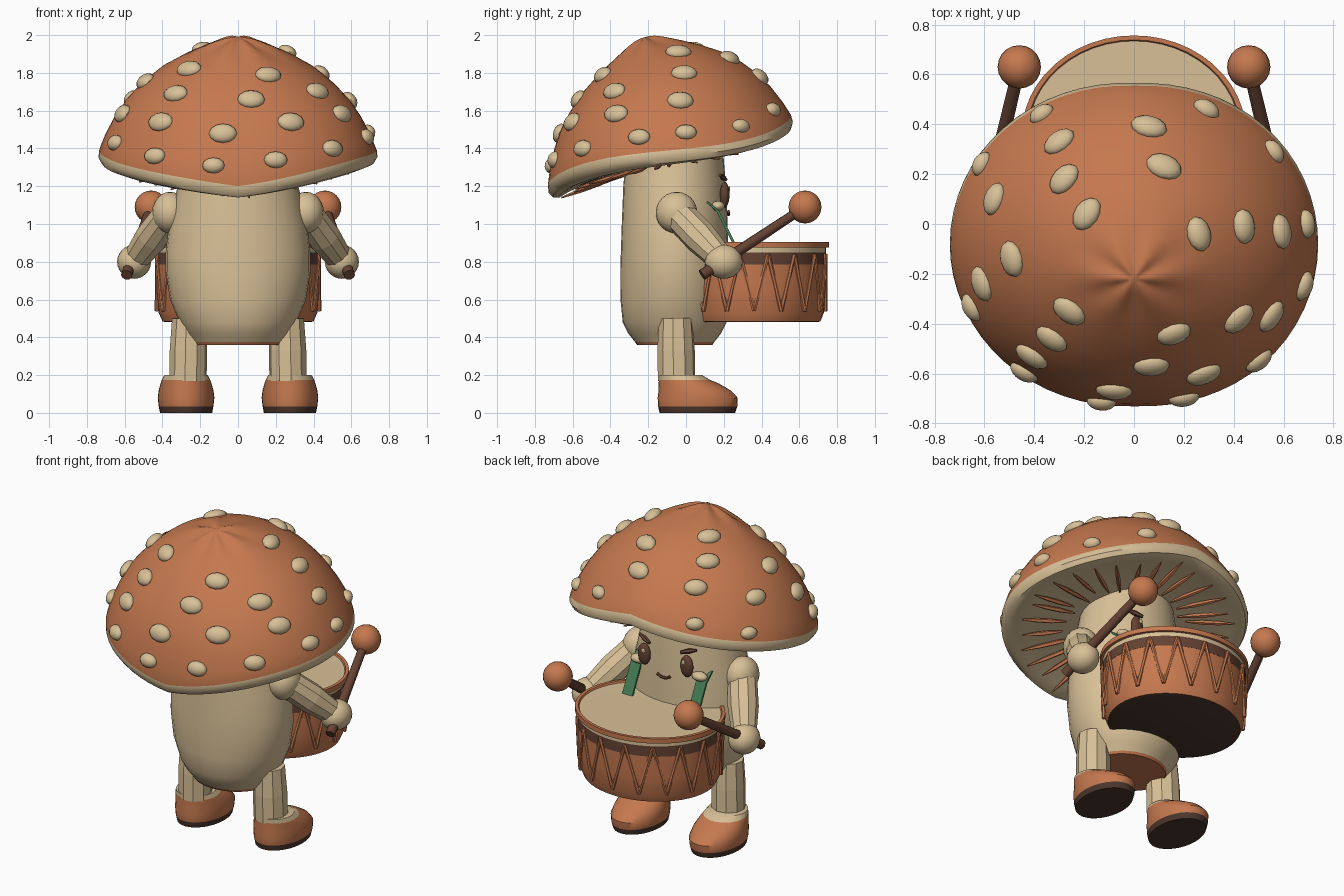
import bpy, bmesh, math, random
from mathutils import Vector, Matrix
from mathutils.bvhtree import BVHTree

random.seed(4)
if "Cube" in bpy.data.objects:
    bpy.data.objects.remove(bpy.data.objects["Cube"])


def material(name, rgb):
    m = bpy.data.materials.new(name)
    m.use_nodes = True
    m.diffuse_color = (*rgb, 1)
    m.node_tree.nodes["Principled BSDF"].inputs["Base Color"].default_value = (*rgb, 1)
    return m


CREAM = material("cream", (0.69, 0.53, 0.31))
ORANGE = material("burnt orange", (0.56, 0.19, 0.078))
BROWN = material("dark brown", (0.13, 0.055, 0.033))
SOLE = material("blackish brown", (0.07, 0.036, 0.024))
GREEN = material("strap green", (0.06, 0.21, 0.09))


def finish(name, bm, mats, smooth=True):
    bmesh.ops.recalc_face_normals(bm, faces=bm.faces)
    me = bpy.data.meshes.new(name)
    bm.to_mesh(me)
    bm.free()
    for m in mats:
        me.materials.append(m)
    ob = bpy.data.objects.new(name, me)
    bpy.context.collection.objects.link(ob)
    if smooth:
        bpy.ops.object.select_all(action="DESELECT")
        ob.select_set(True)
        bpy.context.view_layer.objects.active = ob
        bpy.ops.object.shade_smooth_by_angle(angle=math.radians(40))
    return ob


def loft(bm, rings, bands=None):
    """Skin a stack of rings; bands gives the material index of each strip."""
    rows = [[bm.verts.new(p) for p in r] for r in rings]
    n = len(rows[0])
    bands = bands or [0] * (len(rows) - 1)
    for a, b, k in zip(rows, rows[1:], bands):
        for i in range(n):
            j = (i + 1) % n
            bm.faces.new((a[i], a[j], b[j], b[i])).material_index = k
    bm.faces.new(rows[0]).material_index = bands[0]
    bm.faces.new(rows[-1]).material_index = bands[-1]


def ellipse(z, rx, ry, cx=0, cy=0, n=32):
    return [Vector((cx + rx * math.cos(math.tau * i / n), cy + ry * math.sin(math.tau * i / n), z))
            for i in range(n)]


def stack(name, rows, mats, bands=None, cx=0, n=32):
    """Upright part from rows of height, half width, half depth, centre y."""
    bm = bmesh.new()
    loft(bm, [ellipse(z, rx, ry, cx, cy, n) for z, rx, ry, cy in rows], bands)
    return finish(name, bm, mats)


def rod(bm, a, b, radii, n=8):
    a, b = Vector(a), Vector(b)
    q = (b - a).to_track_quat("Z", "Y")
    last = len(radii) - 1
    loft(bm, [[a.lerp(b, k / last) + q @ p for p in ellipse(0, r, r, n=n)]
              for k, r in enumerate(radii)])


def rod_part(name, a, b, radii, mat, n=8, smooth=True):
    bm = bmesh.new()
    rod(bm, a, b, radii, n)
    return finish(name, bm, [mat], smooth)


def blob(name, loc, size, mat, rot=None, u=20, v=12):
    bm = bmesh.new()
    mtx = Matrix.Translation(loc) @ (rot or Matrix()) @ Matrix.Diagonal((*size, 1))
    bmesh.ops.create_uvsphere(bm, u_segments=u, v_segments=v, radius=1, matrix=mtx)
    return finish(name, bm, [mat])


# Cap: tilted dome with a wavy rim and a puckered tip
TILT = Matrix.Rotation(math.radians(16.4), 3, "X")
CENTRE = Vector((0, -0.085, 1.375))


def cap_point(a, r, h):
    wave = -0.065 * 2 * math.sin(a) * abs(math.cos(a)) * (0.75 + 0.25 * math.cos(a)) * r ** 4
    pucker = 0.01 * math.cos(6 * a) * max(0, 1 - abs(r - 0.17) / 0.17)
    return CENTRE + TILT @ Vector((0.735 * r * math.cos(a),
                                   0.67 * r * math.sin(a) + 0.07 * h, h + pucker + wave))


profile = [(0.03, 0.625), (0.09, 0.615), (0.16, 0.595), (0.28, 0.56), (0.42, 0.505), (0.57, 0.44),
           (0.71, 0.355), (0.81, 0.275), (0.89, 0.19), (0.96, 0.09), (1, 0.015),
           (1.005, -0.02), (0.98, -0.05), (0.93, -0.06), (0.85, -0.045), (0.6, -0.025), (0.2, 0)]
SEG = 64
bm = bmesh.new()
loft(bm, [[cap_point(math.tau * i / SEG, r, h) for i in range(SEG)] for r, h in profile],
     [0 if h > 0.02 else 1 for r, h in profile[:-1]])
bmesh.ops.recalc_face_normals(bm, faces=bm.faces)
tree = BVHTree.FromBMesh(bm)
finish("mushroom_cap", bm, [ORANGE, CREAM])

# Raised cap spots, dropped onto the dome from above and from behind
above = [(-.37, .44), (-.3, .33), (-.61, .24), (-.28, .18), (-.56, .1), (-.19, .04), (-.49, -.14),
         (-.61, -.24), (-.26, -.35), (.16, -.44), (.42, -.38), (.55, -.37), (.26, -.04), (.44, -.01),
         (.59, -.03), (.69, 0), (.12, .23), (.06, .39), (.29, .46), (.56, .29)]
behind = [(-.33, 1.69), (.07, 1.66), (-.41, 1.54), (-.08, 1.48), (.28, 1.54), (-.13, 1.31),
          (.2, 1.34), (-.44, 1.36), (.5, 1.4), (-.65, 1.43), (.68, 1.46)]
rays = [(Vector((x, y, 3)), Vector((0, 0, -1))) for x, y in above]
rays += [(Vector((x, -3, z)), Vector((0, 1, 0))) for x, z in behind]
for start, way in rays:
    loc, normal, _, _ = tree.ray_cast(start, way)
    if loc is None:
        loc, normal, _, _ = tree.find_nearest(start + way * 2.5)
    side = Vector((0, 0, 1)).cross(normal).normalized()
    rot = Matrix((side, normal.cross(side), normal)).transposed().to_4x4()
    height = (TILT.inverted() @ (loc - CENTRE)).z
    s = 0.05 + 0.025 * min(1, max(0, height / 0.25)) * random.uniform(0.8, 1)
    blob("cap_spot", loc, (s, s * 0.72, 0.036), CREAM, rot, 12, 8)

# Gill spikes under the cap
bm = bmesh.new()
GILLS = 30
for i in range(GILLS):
    a = math.tau * (i + random.uniform(-0.2, 0.2)) / GILLS
    rod(bm, cap_point(a, random.uniform(0.42, 0.52), -0.04),
        cap_point(a, random.uniform(0.84, 0.92), -0.07), [0.005, 0.014, 0.013, 0.004], 5)
finish("cap_gills", bm, [ORANGE], False)

# Stem body with a coloured underside
BODY_Y = -0.06
stack("body", [(z, rx, ry, BODY_Y) for z, rx, ry in [
    (0.36, 0.235, 0.2), (0.375, 0.24, 0.21), (0.42, 0.275, 0.245), (0.48, 0.31, 0.275),
    (0.6, 0.36, 0.287), (0.75, 0.383, 0.288), (0.85, 0.383, 0.285), (1, 0.365, 0.28),
    (1.2, 0.32, 0.272), (1.46, 0.27, 0.25)]],
    [ORANGE, CREAM], [0] + [1] * 8)

# Limbs, boots, drumsticks, straps and face parts, one per side
for s, tag in ((1, "left"), (-1, "right")):
    shoulder, hand = (s * 0.36, -0.05, 1.06), (s * 0.55, 0.2, 0.8)
    blob(tag + "_shoulder", shoulder, (0.095, 0.11, 0.11), CREAM)
    blob(tag + "_hand", hand, (0.09, 0.1, 0.09), CREAM)
    rod_part(tag + "_arm", shoulder, hand, [0.085, 0.09, 0.068], CREAM, 10, False)
    rod_part(tag + "_leg", (s * 0.265, -0.05, 0.17), (s * 0.26, -0.055, 0.5),
             [0.1, 0.1, 0.09], CREAM, 10, False)
    stack(tag + "_boot", [
        (0, 0.138, 0.2, 0.06), (0.035, 0.145, 0.21, 0.062), (0.08, 0.15, 0.212, 0.062),
        (0.12, 0.145, 0.19, 0.045), (0.155, 0.135, 0.16, 0.015), (0.175, 0.128, 0.135, -0.008),
        (0.2, 0.115, 0.115, -0.03)],
        [SOLE, ORANGE, CREAM], [0, 1, 1, 1, 1, 2], cx=s * 0.275)
    tip = (s * 0.46, 0.63, 1.09)
    rod_part(tag + "_drumstick", (s * 0.59, 0.085, 0.73), tip, [0.03, 0.025], BROWN, 10)
    blob(tag + "_drumstick_ball", tip, (0.087, 0.087, 0.087), ORANGE)

    # Flat strap from chest to drum rim
    bm = bmesh.new()
    rings = [[Vector((s * 0.23 + dx, y + dy, z)) for dx, dy in
              ((-0.035, 0), (0.035, 0), (0.035, 0.015), (-0.035, 0.015))]
             for y, z in ((0.1, 1.12), (0.16, 1.07), (0.25, 0.89))]
    loft(bm, rings)
    finish(tag + "_strap", bm, [GREEN], False)

    # Eye, glint, brow and cheek
    blob(tag + "_eye", (s * 0.15, 0.205, 1.155), (0.042, 0.025, 0.068), BROWN)
    blob(tag + "_eye_glint", (s * 0.14, 0.228, 1.185), (0.012, 0.005, 0.016), CREAM, u=10, v=6)
    rod_part(tag + "_brow", (s * 0.11, 0.21, 1.235), (s * 0.2, 0.18, 1.26),
             [0.01, 0.016, 0.008], BROWN, 6)
    blob(tag + "_cheek", (s * 0.215, 0.17, 1.095), (0.05, 0.035, 0.027), CREAM)

# Mouth
bm = bmesh.new()
smile = [Vector((x, 0.225, 1.05 + 8 * x * x)) for x in (-0.045, -0.022, 0, 0.022, 0.045)]
for a, b in zip(smile, smile[1:]):
    rod(bm, a, b, [0.009, 0.009], 6)
finish("mouth", bm, [BROWN])

# Drum shell with dark base, banded top, raised hoop and sunk skin
DRUM_Y, DEPTH = 0.36, 0.88
stack("drum", [(z, r, r * DEPTH, DRUM_Y) for z, r in [
    (0.48, 0.385), (0.485, 0.4), (0.53, 0.42), (0.65, 0.432), (0.785, 0.433), (0.785, 0.434),
    (0.85, 0.433), (0.875, 0.433), (0.875, 0.45), (0.905, 0.45), (0.905, 0.43), (0.895, 0.425),
    (0.894, 0.2)]],
    [ORANGE, SOLE, BROWN, CREAM], [1, 0, 0, 0, 2, 2, 3, 0, 0, 0, 0, 3], n=48)

# Zigzag drum cords
bm = bmesh.new()
CORDS = 32
cord = []
for i in range(CORDS):
    a = math.tau * i / CORDS
    r, z = (0.437, 0.84) if i % 2 else (0.43, 0.54)
    cord.append(Vector((r * math.cos(a), DRUM_Y + r * DEPTH * math.sin(a), z)))
for a, b in zip(cord, cord[1:] + cord[:1]):
    rod(bm, a, b, [0.011, 0.011], 6)
finish("drum_cords", bm, [ORANGE])
